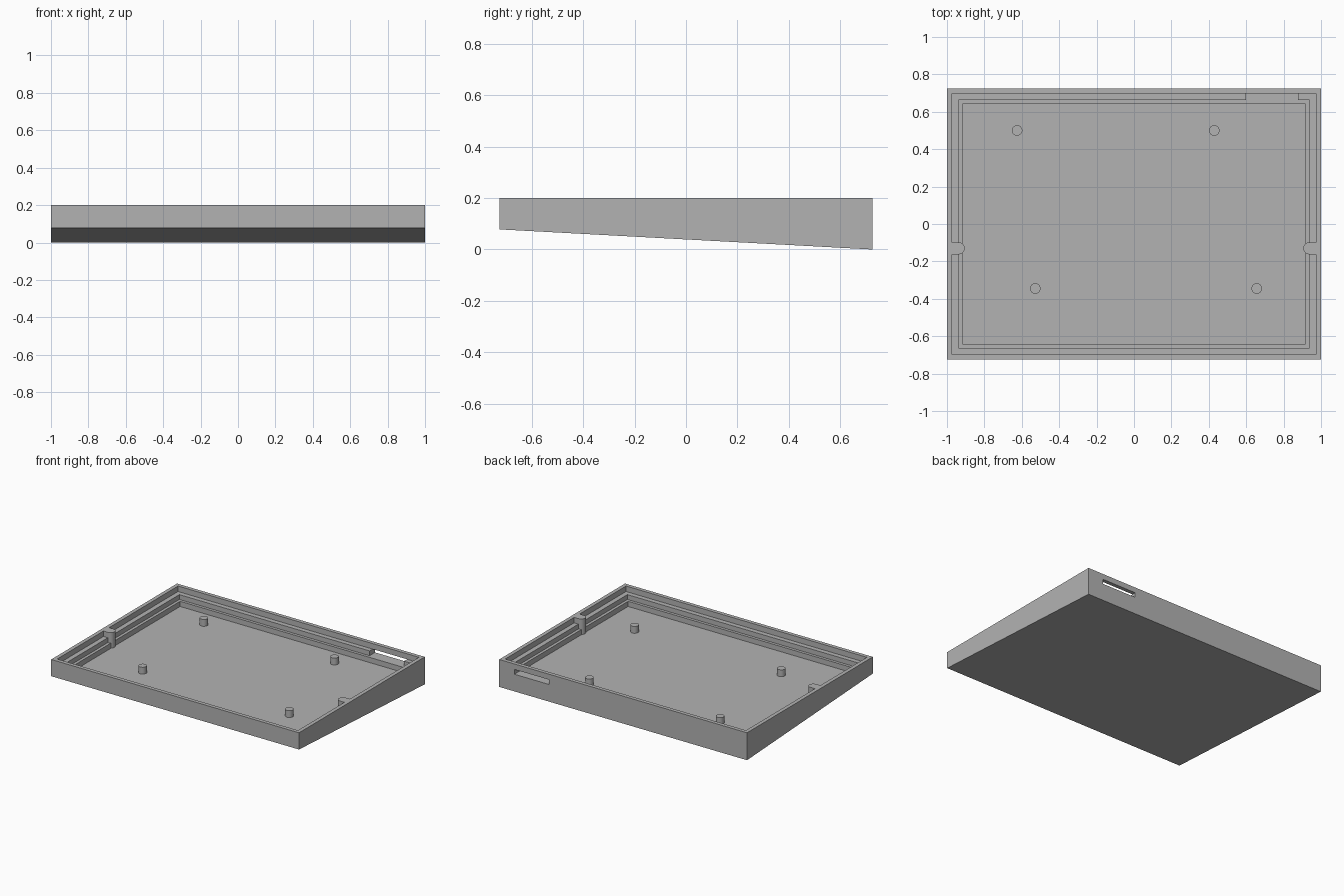
import bpy, bmesh, math
from mathutils import Matrix

if "Cube" in bpy.data.objects:
    bpy.data.objects.remove(bpy.data.objects["Cube"])

HX, HY = 1.0, 0.725          # half width and half depth
TOP, FRONT_BASE = 0.2, 0.078
LEDGE_HIGH, LEDGE_LOW, FLOOR = 0.16, 0.125, 0.087

grey = bpy.data.materials.new("Grey Plastic")
grey.use_nodes = True
colour = (0.45, 0.45, 0.45, 1)
grey.diffuse_color = colour
grey.node_tree.nodes["Principled BSDF"].inputs["Base Color"].default_value = colour


def make_object(name, bm):
    bmesh.ops.recalc_face_normals(bm, faces=bm.faces)
    mesh = bpy.data.meshes.new(name)
    bm.to_mesh(mesh)
    bm.free()
    mesh.materials.append(grey)
    obj = bpy.data.objects.new(name, mesh)
    bpy.context.collection.objects.link(obj)
    return obj


def prism(name, outline, z0, z1):
    bm = bmesh.new()
    face = bm.faces.new([bm.verts.new((x, y, z0)) for x, y in outline])
    bm.normal_update()
    copy = bmesh.ops.extrude_face_region(bm, geom=[face], use_keep_orig=True)["geom"]
    for v in copy:
        if isinstance(v, bmesh.types.BMVert):
            v.co.z = z1
    return make_object(name, bm)


def combine(target, tool, operation):
    mod = target.modifiers.new(tool.name, "BOOLEAN")
    mod.operation, mod.object, mod.solver = operation, tool, "EXACT"
    bpy.context.view_layer.objects.active = target
    bpy.ops.object.modifier_apply(modifier=mod.name)
    bpy.data.objects.remove(tool)


# Tray: nested rectangular rings from the sloped underside to the flat floor
bm = bmesh.new()
steps = [(0, 0), (0, TOP), (0.028, TOP), (0.028, LEDGE_HIGH), (0.063, LEDGE_HIGH),
         (0.063, LEDGE_LOW), (0.084, LEDGE_LOW), (0.084, FLOOR)]
rings = []
for inset, z in steps:
    rings.append([bm.verts.new((sx * (HX - inset), sy * (HY - inset), z))
                  for sx, sy in ((-1, -1), (1, -1), (1, 1), (-1, 1))])
for v in rings[0][:2]:
    v.co.z = FRONT_BASE
for low, high in zip(rings, rings[1:]):
    for i in range(4):
        j = (i + 1) % 4
        bm.faces.new((low[i], low[j], high[j], high[i]))
bm.faces.new(rings[0])
bm.faces.new(rings[-1])
tray = make_object("tray", bm)

# Rounded side bosses, flush with the rim
R, BOSS_X, BOSS_Y = 0.032, 0.937, -0.13
for side in (-1, 1):
    arc = [math.pi * (0.5 + i / 16) for i in range(17)]
    outline = [(0.985, BOSS_Y - R), (0.985, BOSS_Y + R)]
    outline += [(BOSS_X + R * math.cos(a), BOSS_Y + R * math.sin(a)) for a in arc]
    boss = prism("side_boss", [(side * x, y) for x, y in outline], FLOOR - 0.002, TOP)
    combine(tray, boss, "UNION")

# Slot through the back wall and upper ledge
slot = prism("slot_cutter", [(0.598, 0.65), (0.877, 0.65), (0.877, 0.8), (0.598, 0.8)],
             LEDGE_LOW, LEDGE_HIGH)
combine(tray, slot, "DIFFERENCE")

# Round mounting posts on the floor
parts = [tray]
for x, y in ((-0.625, 0.5), (0.429, 0.5), (-0.528, -0.345), (0.656, -0.345)):
    bm = bmesh.new()
    bmesh.ops.create_cone(bm, cap_ends=True, segments=32, radius1=0.028, radius2=0.028,
                          depth=0.052, matrix=Matrix.Translation((x, y, 0.111)))
    parts.append(make_object("mounting_post", bm))

# Smooth the curved walls, keep the edges crisp
bpy.ops.object.select_all(action="DESELECT")
for obj in parts:
    obj.select_set(True)
bpy.context.view_layer.objects.active = tray
bpy.ops.object.shade_smooth_by_angle(angle=math.radians(30))
